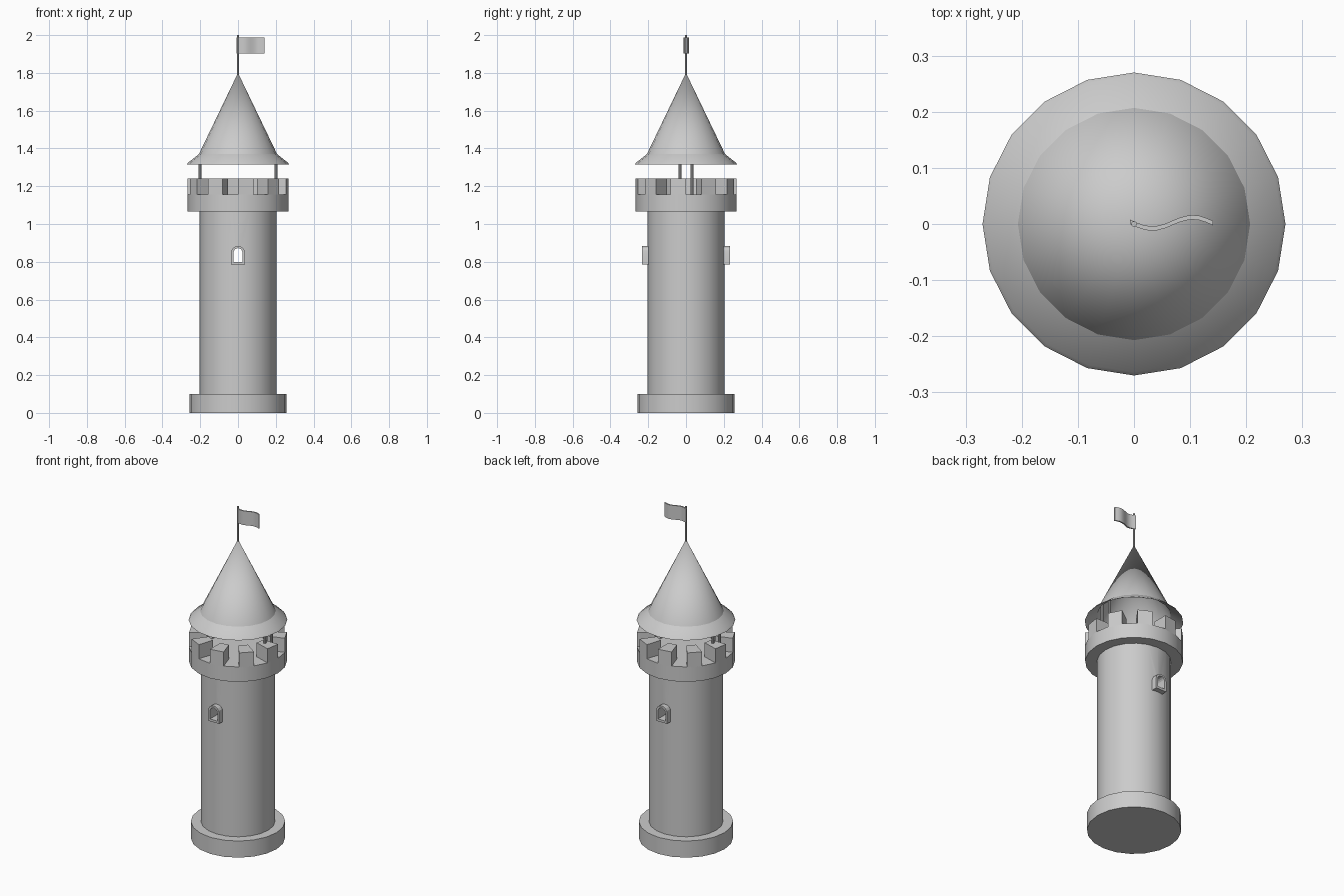
import bpy, bmesh, math

if "Cube" in bpy.data.objects:
    bpy.data.objects.remove(bpy.data.objects["Cube"])

SIDES = 20


def finish(name, bm, smooth=True):
    bmesh.ops.remove_doubles(bm, verts=bm.verts, dist=1e-5)
    bmesh.ops.recalc_face_normals(bm, faces=bm.faces)
    me = bpy.data.meshes.new(name)
    bm.to_mesh(me)
    bm.free()
    ob = bpy.data.objects.new(name, me)
    bpy.context.collection.objects.link(ob)
    if smooth:
        bpy.ops.object.select_all(action='DESELECT')
        bpy.context.view_layer.objects.active = ob
        ob.select_set(True)
        bpy.ops.object.shade_smooth_by_angle(angle=math.radians(20))
    return ob


def lathe(name, profile, sides=SIDES, centre=(0, 0)):
    """Revolve (radius, z) points; zero radius closes the end."""
    bm = bmesh.new()
    rings = []
    for r, z in profile:
        n = 1 if r == 0 else sides
        rings.append([bm.verts.new((centre[0] + r * math.cos(math.tau * i / sides),
                                    centre[1] + r * math.sin(math.tau * i / sides), z))
                      for i in range(n)])
    for a, b in zip(rings, rings[1:]):
        for i in range(sides):
            j = (i + 1) % sides
            quad = [a[i % len(a)], a[j % len(a)], b[j % len(b)], b[i % len(b)]]
            bm.faces.new(list(dict.fromkeys(quad)))
    return finish(name, bm)


def arch(w, z0, z_spring, steps=8):
    """Round-headed outline in x, z."""
    head = [(w * math.cos(math.pi * i / steps), z_spring + w * math.sin(math.pi * i / steps))
            for i in range(steps + 1)]
    return [(-w, z0), (w, z0)] + head


def loop(bm, pts, y):
    return [bm.verts.new((x, y, z)) for x, z in pts]


def bridge(bm, a, b):
    for i in range(len(a)):
        j = (i + 1) % len(a)
        bm.faces.new((a[i], a[j], b[j], b[i]))


# Footing and shaft
lathe("base", [(0, 0), (0.258, 0), (0.258, 0.1), (0, 0.1)])
shaft = lathe("shaft", [(0, 0.09), (0.203, 0.09), (0.203, 1.08), (0, 1.08)])

# Window passage cut right through the shaft
bm = bmesh.new()
mid = arch(0.03, 0.792, 0.848)
f, b = loop(bm, mid, -0.3), loop(bm, mid, 0.3)
bridge(bm, f, b)
bm.faces.new(f)
bm.faces.new(b)
cutter = finish("window_cutter", bm, False)
cutter.hide_render = True
cutter.hide_viewport = True
cut = shaft.modifiers.new("window", 'BOOLEAN')
cut.object = cutter
cut.operation = 'DIFFERENCE'
cut.solver = 'EXACT'

# Arched window surround, projecting front and back
bm = bmesh.new()
outer, inner = arch(0.036, 0.785, 0.848), arch(0.024, 0.799, 0.848)
fo, bo = loop(bm, outer, -0.232), loop(bm, outer, 0.232)
fi, bi = loop(bm, inner, -0.232), loop(bm, inner, 0.232)
for p, q in ((fo, bo), (fi, bi), (fo, fi), (bo, bi)):
    bridge(bm, p, q)
finish("window_surround", bm)

# Parapet ring
lathe("parapet", [(0, 1.065), (0.268, 1.065), (0.268, 1.155), (0, 1.155)])

# Merlons on every other side of the parapet
bm = bmesh.new()
for k in range(SIDES // 2):
    a0 = math.radians(270 + 36 * k)
    a1 = a0 + math.radians(18)
    plan = [(0.17, a0), (0.268, a0), (0.268, a1), (0.17, a1)]
    lo, hi = [[bm.verts.new((r * math.cos(a), r * math.sin(a), z)) for r, a in plan]
              for z in (1.15, 1.24)]
    bridge(bm, lo, hi)
    bm.faces.new(lo)
    bm.faces.new(hi)
finish("merlons", bm)

# Roof posts, a pair on each side
for sx in (-1, 1):
    for sy in (-1, 1):
        lathe("roof_post", [(0, 1.15), (0.008, 1.15), (0.008, 1.362), (0, 1.362)],
              8, (0.201 * sx, 0.031 * sy))

# Hollow flared roof
lathe("roof", [(0, 1.8), (0.207, 1.37), (0.264, 1.325), (0.27, 1.316),
               (0.201, 1.362), (0, 1.78)])

# Flagpole
lathe("flagpole", [(0, 1.77), (0.005, 1.77), (0.005, 2.0), (0, 2.0)], 8)

# Waving flag
bm = bmesh.new()
path = []
for i in range(13):
    t = i / 12
    path.append((-0.007 + 0.148 * t, 0.004 * (1 - t) - 0.011 * math.sin(math.tau * t * 0.98)))
outline = [(x, y - 0.004) for x, y in path] + [(x, y + 0.004) for x, y in reversed(path)]
lo, hi = [[bm.verts.new((x, y, z)) for x, y in outline] for z in (1.903, 1.988)]
bridge(bm, lo, hi)
bm.faces.new(lo)
bm.faces.new(hi)
finish("flag", bm)
